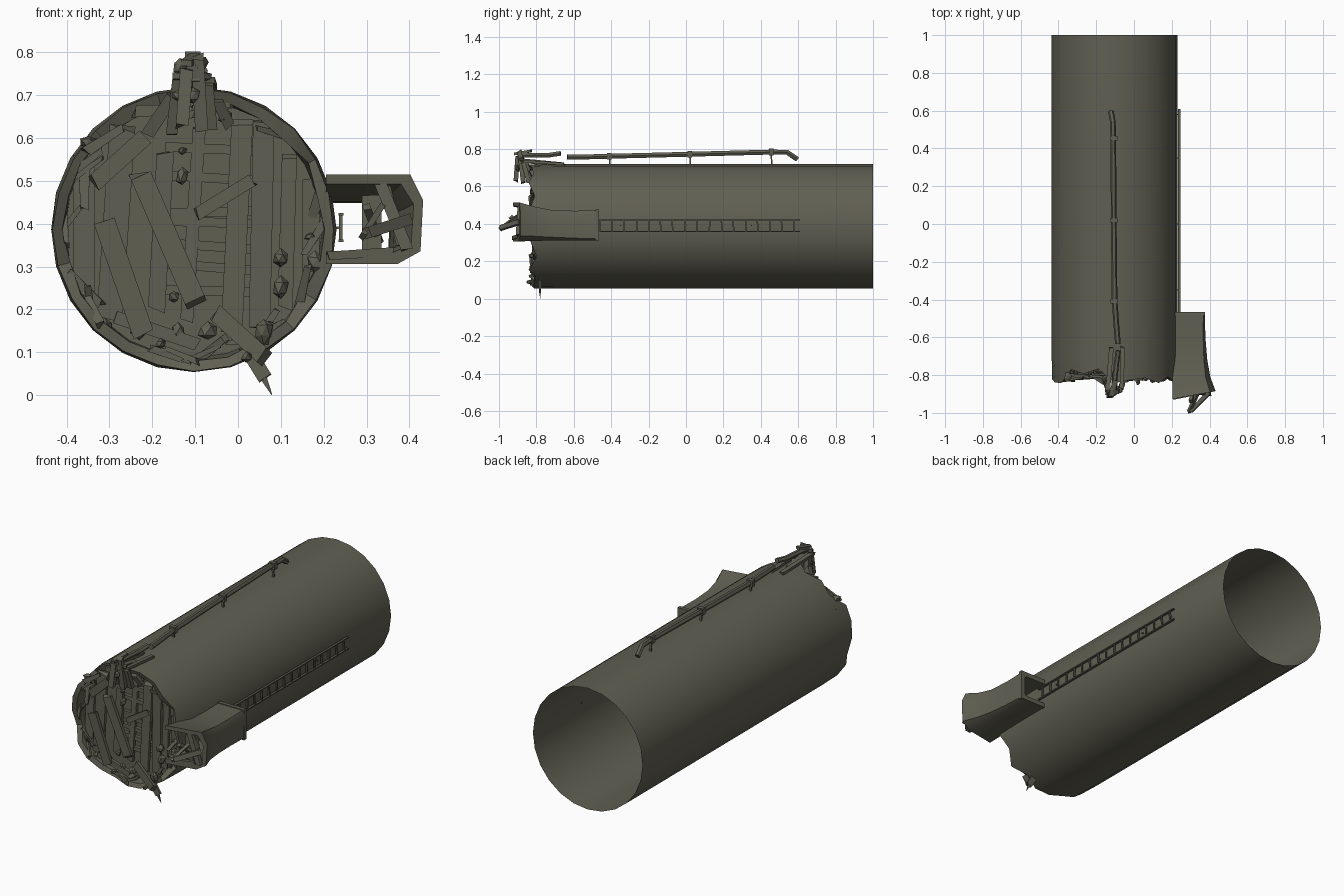
import bpy, bmesh, math, random
from mathutils import Vector

if "Cube" in bpy.data.objects:
    bpy.data.objects.remove(bpy.data.objects["Cube"])

random.seed(7)
CX, CZ, R, N = -0.103, 0.387, 0.333, 24

hull = bpy.data.materials.new("olive grey metal")
hull.diffuse_color = (0.118, 0.115, 0.085, 1)
hull.use_nodes = True
hull.node_tree.nodes["Principled BSDF"].inputs["Base Color"].default_value = hull.diffuse_color


def finish(name, bm, smooth=False, recalc=True):
    if recalc:
        bmesh.ops.recalc_face_normals(bm, faces=bm.faces)
    me = bpy.data.meshes.new(name)
    bm.to_mesh(me)
    bm.free()
    me.materials.append(hull)
    ob = bpy.data.objects.new(name, me)
    bpy.context.collection.objects.link(ob)
    if smooth:
        bpy.ops.object.select_all(action='DESELECT')
        ob.select_set(True)
        bpy.context.view_layer.objects.active = ob
        bpy.ops.object.shade_smooth_by_angle(angle=math.radians(35))
    return ob


def loft(bm, rings, closed=True, caps=False):
    vr = [[bm.verts.new(p) for p in r] for r in rings]
    n = len(vr[0])
    for a, b in zip(vr, vr[1:]):
        for i in range(n if closed else n - 1):
            j = (i + 1) % n
            bm.faces.new((a[i], a[j], b[j], b[i]))
    if caps:
        bm.faces.new(vr[0])
        bm.faces.new(vr[-1])
    return vr


def beam(bm, a, b, w, t, up=(0, 1, 0), taper=1.0, jag=0.0):
    """Box from a to b; t is measured along up, w across it."""
    a, b = Vector(a), Vector(b)
    d = (b - a).normalized()
    s = d.cross(Vector(up)).normalized()
    u = s.cross(d)
    rings = []
    for p, k in ((a, 1.0), (b, taper)):
        rings.append([p + s * x * w * k / 2 + u * y * t * k / 2 + d * random.uniform(-jag, jag)
                      for x, y in ((-1, -1), (1, -1), (1, 1), (-1, 1))])
    loft(bm, rings, caps=True)


def pipe(bm, pts, r, sides=6):
    pts = [Vector(p) for p in pts]
    rings = []
    for i, p in enumerate(pts):
        d = (pts[min(i + 1, len(pts) - 1)] - pts[max(i - 1, 0)]).normalized()
        s = d.cross(Vector((0, 0, 1))).normalized() if abs(d.z) < .9 else Vector((1, 0, 0))
        u = s.cross(d)
        rings.append([p + r * (s * math.cos(k * math.tau / sides) + u * math.sin(k * math.tau / sides))
                      for k in range(sides)])
    loft(bm, rings, caps=True)


def rock(bm, p, size):
    m = bmesh.ops.create_icosphere(bm, subdivisions=1, radius=size)["verts"]
    sx, sy, sz = [random.uniform(.6, 1.2) for _ in range(3)]
    for v in m:
        k = random.uniform(.75, 1.15)
        v.co = Vector((v.co.x * sx * k, v.co.y * sy * k, v.co.z * sz * k)) + Vector(p)


def polar(ang, r, y):
    return Vector((CX + r * math.cos(ang), y, CZ + r * math.sin(ang)))


# Cylindrical hull with a torn front edge, open at the back
bm = bmesh.new()
angs = [math.tau * i / N for i in range(N)]
tear = [(-0.77 if math.pi * .5 < a < math.pi * .8 else -0.82) + random.uniform(-.025, .03) for a in angs]
rings = [[polar(a, R, 1.0) for a in angs], [polar(a, R, -0.7) for a in angs],
         [polar(a, R * random.uniform(.975, 1.0), y) for a, y in zip(angs, tear)],
         [polar(a, R * random.uniform(.88, .93), y + .01) for a, y in zip(angs, tear)],
         [polar(a, R * .9, -0.74) for a in angs]]
vr = loft(bm, rings)
bm.faces.new(vr[-1])
finish("hull_tube", bm, smooth=True)

# Broken decks and planks filling the torn end: x1, z1, x2, z2, width, y
planks = [(.01, .64, -.015, .15, .05, -.79), (-.27, .62, -.30, .18, .06, -.78),
          (-.23, .52, -.10, .22, .05, -.81), (-.31, .40, -.22, .14, .05, -.81),
          (-.10, .42, .03, .50, .03, -.82), (.12, .56, .11, .20, .035, -.79),
          (.06, .63, .05, .15, .05, -.775), (-.05, .19, .06, .09, .04, -.82),
          (-.17, .56, -.19, .20, .04, -.775), (-.36, .55, -.36, .25, .05, -.77),
          (.17, .50, .17, .29, .04, -.78), (-.09, .63, -.12, .17, .03, -.76),
          (-.22, .60, -.33, .50, .04, -.80), (-.28, .18, -.10, .12, .03, -.80)]
bm = bmesh.new()
for x1, z1, x2, z2, w, y in planks:
    beam(bm, (x1, y + random.uniform(-.01, .01), z1), (x2, y, z2), w, .018, jag=.012)
for z in (.57, .50, .43, .40, .34, .29, .24):
    beam(bm, (-.17, -.75, z + random.uniform(-.01, .02)), (.05, -.755, z), .022, .02)
finish("broken_planks", bm)

# Splinters and rubble around the torn rim
bm = bmesh.new()
for i in range(26):
    a = random.uniform(0, math.tau)
    b = a + random.choice((-1, 1)) * random.uniform(.2, .4)
    beam(bm, polar(a, .31, random.uniform(-.83, -.77)), polar(b, random.uniform(.26, .30), random.uniform(-.84, -.78)),
         random.uniform(.012, .03), .014, jag=.01, taper=.7)
beam(bm, (.02, -.78, .11), (.06, -.78, .045), .034, .012, jag=.01)
beam(bm, (.05, -.78, .06), (.079, -.78, .001), .022, .012, taper=.1)
finish("rim_splinters", bm)

bm = bmesh.new()
for p in ((-.35, .59), (-.13, .51), (-.13, .57), (.17, .37), (.18, .31), (.10, .32), (-.15, .23), (-.14, .15),
          (-.07, .15), (-.23, .16), (-.18, .12), (.06, .15), (.02, .09), (.10, .25), (-.03, .65), (-.31, .16)):
    rock(bm, (p[0], random.uniform(-.83, -.79), p[1]), random.uniform(.016, .034))
finish("rim_rubble", bm)

# Side duct: C-shaped section flaring towards the torn front
def section(y, xo, zt, zb, bev, t=.022):
    zm, skew = (zt + zb) / 2, -.04 if y < -.85 else 0
    out = [(.205, zt), (xo - bev, zt), (xo, zt - bev * 2), (xo - bev * .2, zb + bev), (xo - bev * 2, zb), (.205, zb)]
    inn = [(.205 if x < .21 else x - t, zm + (z - zm) * (1 - t * 2 / (zt - zb))) for x, z in reversed(out)]
    return [Vector((x, y + skew * (xo - x) / .22, z)) for x, z in out + inn]

bm = bmesh.new()
loft(bm, [section(-.465, .375, .472, .312, .008), section(-.60, .378, .470, .312, .012),
          section(-.72, .388, .474, .311, .018), section(-.81, .404, .492, .309, .025),
          section(-.885, .432, .515, .306, .03)], caps=True)
finish("side_duct", bm, smooth=True)

# Frame around the rear of the duct
bm = bmesh.new()
beam(bm, (.205, -.475, .470), (.375, -.475, .470), .012, .02)
beam(bm, (.205, -.475, .316), (.375, -.475, .316), .012, .02)
beam(bm, (.369, -.475, .476), (.369, -.475, .310), .016, .02)
finish("duct_rear_frame", bm)

# Loose beams in the mouth of the duct
bm = bmesh.new()
for a, b, w in (((.312, -.86, .335), (.312, -.86, .465), .045), ((.33, -.89, .50), (.395, -.90, .34), .028),
                ((.40, -.89, .41), (.30, -.992, .378), .026), ((.38, -.88, .35), (.345, -.87, .49), .02),
                ((.30, -.94, .44), (.33, -.84, .36), .018), ((.21, -.92, .325), (.36, -.89, .335), .02),
                ((.29, -.995, .37), (.335, -.90, .44), .014)):
    beam(bm, a, b, w, .02, jag=.004)
finish("duct_debris", bm)

# Ladder along the right side
bm = bmesh.new()
for z in (.36, .422):
    beam(bm, (.240, -.49, z), (.240, .61, z), .006, .012, up=(1, 0, 0))
for i in range(17):
    y = -.46 + i * .065
    beam(bm, (.240, y, .36), (.240, y + random.uniform(-.006, .006), .422), .008, .008, up=(1, 0, 0))
for y in (-.35, .0, .35, .58):
    beam(bm, (.225, y, .391), (.240, y, .391), .006, .006)
finish("side_ladder", bm)

# Long handrail pipe on the top and its posts
bm = bmesh.new()
pipe(bm, [(-.085, -.635, .757), (-.093, -.54, .758), (-.103, -.40, .762), (-.107, 0, .772), (-.110, .46, .784),
          (-.112, .54, .783), (-.122, .595, .746)], .015)
finish("top_pipe", bm)
bm = bmesh.new()
for y, z in ((-.41, .762), (.02, .772), (.455, .784)):
    beam(bm, (-.106, y, z), (-.106, y + .004, .712), .012, .008)
    beam(bm, (-.106, y - .012, z), (-.106, y + .012, z), .036, .036, up=(0, 0, 1))
finish("pipe_posts", bm)

# Snapped pipe and wreckage at the top of the torn end
bm = bmesh.new()
pipe(bm, [(-.082, -.67, .777), (-.092, -.73, .768), (-.105, -.85, .768), (-.108, -.90, .762)], .014)
for a, b, w in (((-.12, -.90, .76), (-.13, -.91, .63), .03), ((-.095, -.89, .79), (-.085, -.87, .62), .03),
                ((-.07, -.87, .73), (-.06, -.84, .62), .024), ((-.14, -.86, .74), (-.155, -.82, .61), .026),
                ((-.15, -.84, .70), (-.21, -.80, .61), .03), ((-.05, -.83, .69), (-.02, -.80, .63), .026)):
    beam(bm, a, b, w, .024, jag=.01)
for a, b, w in (((-.14, -.90, .745), (-.12, -.66, .722), .024), ((-.065, -.87, .735), (-.06, -.65, .720), .022),
                ((-.12, -.91, .775), (-.10, -.83, .790), .028), ((-.105, -.90, .74), (-.10, -.74, .715), .03)):
    beam(bm, a, b, w, .014, up=(0, 0, 1), jag=.008)
for p in ((-.135, -.89, .765), (-.08, -.88, .745), (-.105, -.90, .70), (-.14, -.88, .70)):
    rock(bm, p, .02)
finish("top_wreckage", bm)
